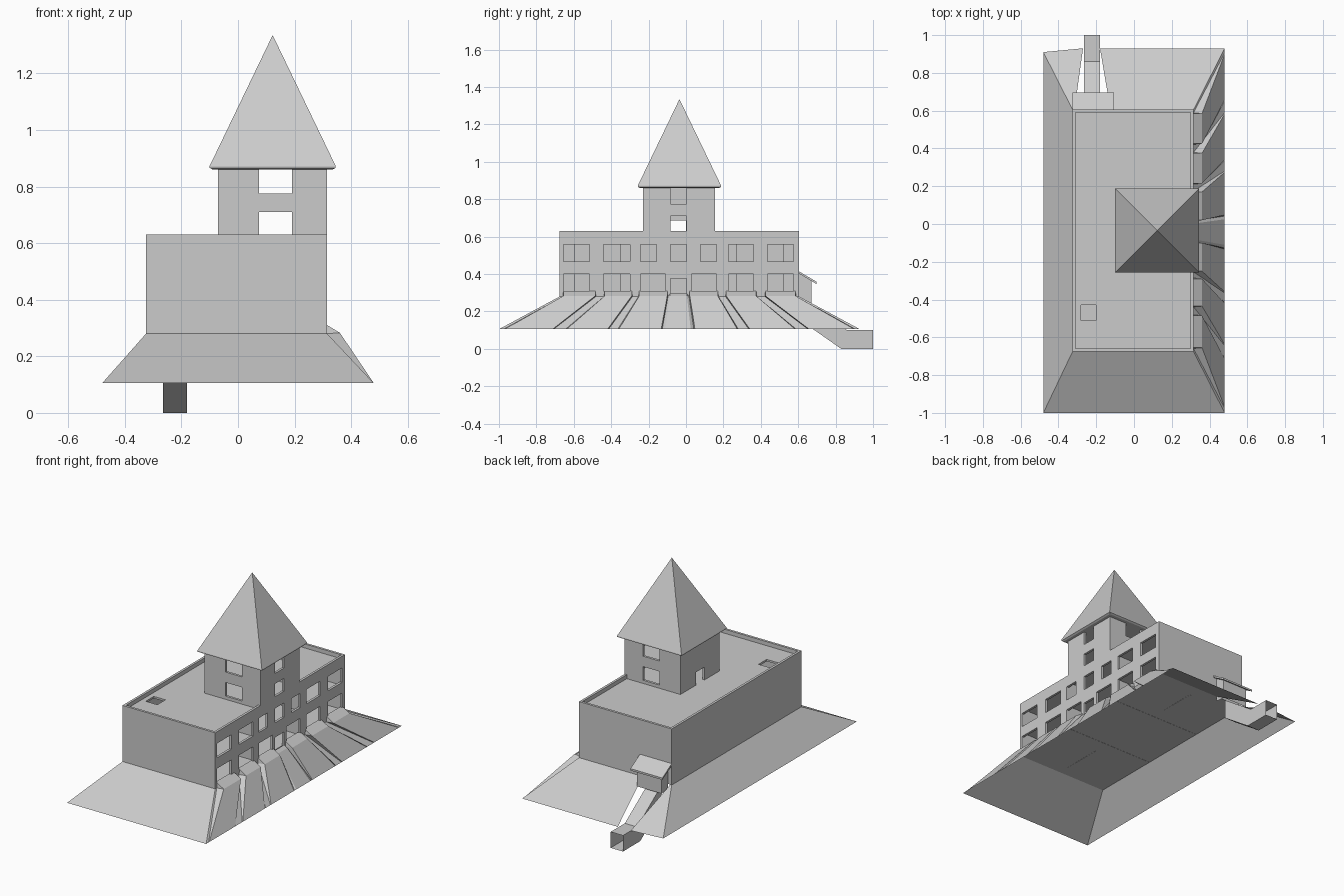
import bpy, bmesh
from mathutils import Vector

if "Cube" in bpy.data.objects:
    bpy.data.objects.remove(bpy.data.objects["Cube"])

stone = bpy.data.materials.new("light_grey")
stone.diffuse_color = (0.6, 0.6, 0.6, 1)
stone.use_nodes = True
stone.node_tree.nodes["Principled BSDF"].inputs["Base Color"].default_value = stone.diffuse_color


def make(name, verts, faces, fix=False):
    me = bpy.data.meshes.new(name)
    me.from_pydata([tuple(v) for v in verts], [], faces)
    me.materials.append(stone)
    bm = bmesh.new()
    bm.from_mesh(me)
    bmesh.ops.remove_doubles(bm, verts=bm.verts, dist=1e-5)
    if fix:
        bmesh.ops.recalc_face_normals(bm, faces=bm.faces)
    bm.to_mesh(me)
    bm.free()
    ob = bpy.data.objects.new(name, me)
    bpy.context.collection.objects.link(ob)
    return ob


def box(name, x0, x1, y0, y1, z0, z1):
    v = [(x, y, z) for x in (x0, x1) for y in (y0, y1) for z in (z0, z1)]
    f = [(0, 1, 3, 2), (4, 6, 7, 5), (0, 4, 5, 1), (2, 3, 7, 6), (0, 2, 6, 4), (1, 5, 7, 3)]
    return make(name, v, f, True)


def panel(name, origin, U, V, u, v, holes=(), thick=0.015):
    """Flat slab facing U x V, with rectangular openings (u0, u1, v0, v1)."""
    O, U, V = Vector(origin), Vector(U), Vector(V)
    us = sorted({*u, *(a for h in holes for a in h[:2])})
    vs = sorted({*v, *(a for h in holes for a in h[2:])})
    verts, faces = [], []
    for a, b in zip(us, us[1:]):
        for c, d in zip(vs, vs[1:]):
            if any(h[0] < (a + b) / 2 < h[1] and h[2] < (c + d) / 2 < h[3] for h in holes):
                continue
            n = len(verts)
            verts += [O + U * p + V * q for p, q in ((a, c), (b, c), (b, d), (a, d))]
            faces.append((n, n + 1, n + 2, n + 3))
    ob = make(name, verts, faces)
    m = ob.modifiers.new("thickness", 'SOLIDIFY')
    m.thickness, m.offset = thick, -1
    return ob


X0, X1, Y0, Y1 = -0.325, 0.315, -0.675, 0.605      # main block
Z0, Z1 = 0.28, 0.63
TX0, TY0, TY1, TZ = -0.07, -0.23, 0.155, 0.865     # tower
X, Y, Z = (1, 0, 0), (0, 1, 0), (0, 0, 1)
NX, NY = (-1, 0, 0), (0, -1, 0)

# Main block walls; window openings on the long right facade
wide = [(-0.655, -0.516), (-0.44, -0.30), (0.227, 0.361), (0.436, 0.575)]
upper = wide + [(-0.243, -0.158), (-0.083, 0.003), (0.078, 0.163)]
lower = wide + [(-0.243, -0.11), (0.03, 0.163)]
openings = [(a, b, 0.467, 0.557) for a, b in upper] + [(a, b, 0.31, 0.40) for a, b in lower]
openings.append((-0.083, 0.003, 0.285, 0.376))
panel("facade_wall", (X1, 0, 0), Y, Z, (Y0, Y1), (Z0, Z1), openings)
panel("front_wall", (0, Y0, 0), X, Z, (X0, X1), (Z0, Z1))
panel("back_wall", (0, Y1, 0), NX, Z, (-X1, -X0), (Z0, Z1))
panel("left_wall", (X0, 0, 0), NY, Z, (-Y1, -Y0), (Z0, Z1))

# Floors and flat roof with a hatch
hatch = [(-0.28, -0.20, -0.51, -0.43)]
ix, iy = (X0 + 0.01, X1 - 0.01), (Y0 + 0.01, Y1 - 0.01)
panel("ground_floor", (0, 0, 0.29), X, Y, ix, iy, thick=0.01)
panel("upper_floor", (0, 0, 0.44), X, Y, ix, iy, thick=0.01)
panel("flat_roof", (0, 0, 0.605), X, Y, ix, iy, hatch, thick=0.012)

# Interior partitions
for y in (-0.25, 0.18):
    box("cross_partition", *ix, y - 0.006, y + 0.006, 0.279, 0.6)
for a, b in ((-0.6, -0.35), (0.27, 0.52)):
    box("corridor_partition", -0.006, 0.006, a, b, 0.279, 0.6)

# Tower walls: paired windows on three sides, a door onto the roof
win = ((0.625, 0.71), (0.775, 0.86))
tx = (0.075, 0.19)
panel("tower_facade", (X1, 0, 0), Y, Z, (TY0, TY1), (Z1, TZ),
      [(-0.083, 0.003, max(a, Z1), b) for a, b in win])
panel("tower_front", (0, TY0, 0), X, Z, (TX0, X1), (0.6, TZ), [(*tx, *w) for w in win])
panel("tower_back", (0, TY1, 0), NX, Z, (-X1, -TX0), (0.6, TZ), [(-tx[1], -tx[0], *w) for w in win])
panel("tower_door_wall", (TX0, 0, 0), NY, Z, (-TY1, -TY0), (0.6, TZ), [(0, 0.083, 0.605, 0.685)])
panel("tower_floor", (0, 0, 0.745), X, Y, (TX0 + 0.01, X1 - 0.01), (TY0 + 0.01, TY1 - 0.01), thick=0.01)

# Pyramid tower roof with a bevelled eave
cx, cy = 0.1225, -0.035
rv = [(cx + sx * r, cy + sy * r, z) for r, z in ((0.212, 0.86), (0.2225, 0.866), (0.2225, 0.873))
      for sx, sy in ((-1, -1), (1, -1), (1, 1), (-1, 1))] + [(cx, cy, 1.335)]
rf = [(3, 2, 1, 0)] + [(k + i, k + (i + 1) % 4, k + 4 + (i + 1) % 4, k + 4 + i)
                       for k in (0, 4) for i in range(4)] + [(8 + i, 8 + (i + 1) % 4, 12) for i in range(4)]
make("tower_roof", rv, rf, True)

# Earth skirt on the front, left and back (gap at the back for the tunnel)
B = 0.105
make("earth_skirt", [
    (X0, Y0, Z0), (X1, Y0, Z0), (0.48, -1, B), (-0.48, -1, B),
    (X0, Y1, Z0), (-0.48, 0.91, B), (-0.315, Y1, Z0), (-0.27, 0.93, B),
    (-0.125, Y1, Z0), (-0.18, 0.93, B), (X1, Y1, Z0), (0.48, 0.93, B)],
    [(0, 3, 2, 1), (4, 5, 3, 0), (6, 7, 5, 4), (10, 11, 9, 8)])

# Rocky slope under the facade: ledges broken by narrow recessed grooves
ledges = [(-0.655, -0.485), (-0.435, -0.29), (-0.25, -0.10), (-0.085, 0.005),
          (0.02, 0.17), (0.215, 0.375), (0.425, 0.585)]
section = [(Y0, 0)]
for a, b in ledges:
    d = 0.5 if a == -0.085 else 1
    section += [(a - 0.004, 0), (a, d), (b, d), (b + 0.004, 0)] if d == 1 else [(a, d), (b, d)]
section.append((Y1, 0))
v, f = [], []
for y, d in section:
    yb = -1 + (y - Y0) / (Y1 - Y0) * 1.93
    v += [(X1, y, Z0 + 0.03 * d), (X1 + 0.045 * d, y, Z0 + 0.003 * d), (0.48, yb, B)]
for i in range(len(section) - 1):
    k = 3 * i
    f += [(k, k + 1, k + 4, k + 3), (k + 1, k + 2, k + 5, k + 4)]
make("rocky_slope", v, f)

# Drain tunnel: bent square tube, open at the outer end
v, f = [], []
for y0, y1, lo, hi in ((0.62, 0.62, 0.147, 0.268), (0.83, 0.86, 0, 0.1), (1, 1, 0, 0.1)):
    v += [(-0.265, y0, lo), (-0.18, y0, lo), (-0.18, y1, hi), (-0.265, y1, hi)]
for k in (0, 4):
    f += [(k + i, k + 4 + i, k + 4 + (i + 1) % 4, k + (i + 1) % 4) for i in range(4)]
make("drain_tunnel", v, [q[::-1] for q in f])

# Lean-to shed over the tunnel head
sx0, sx1, sy = -0.30, -0.13, 0.67
make("shed_walls", [(sx0, Y1, 0.25), (sx0, sy, 0.245), (sx1, sy, 0.245), (sx1, Y1, 0.25),
                    (sx0, Y1, 0.405), (sx0, sy, 0.365), (sx1, sy, 0.365), (sx1, Y1, 0.405)],
     [(0, 4, 5, 1), (1, 5, 6, 2), (2, 6, 7, 3)])
shed_roof = box("shed_roof", -0.325, -0.105, Y1, 0.697, 0.402, 0.414)
for p in shed_roof.data.vertices:
    if p.co.y > 0.65:
        p.co.z -= 0.055
